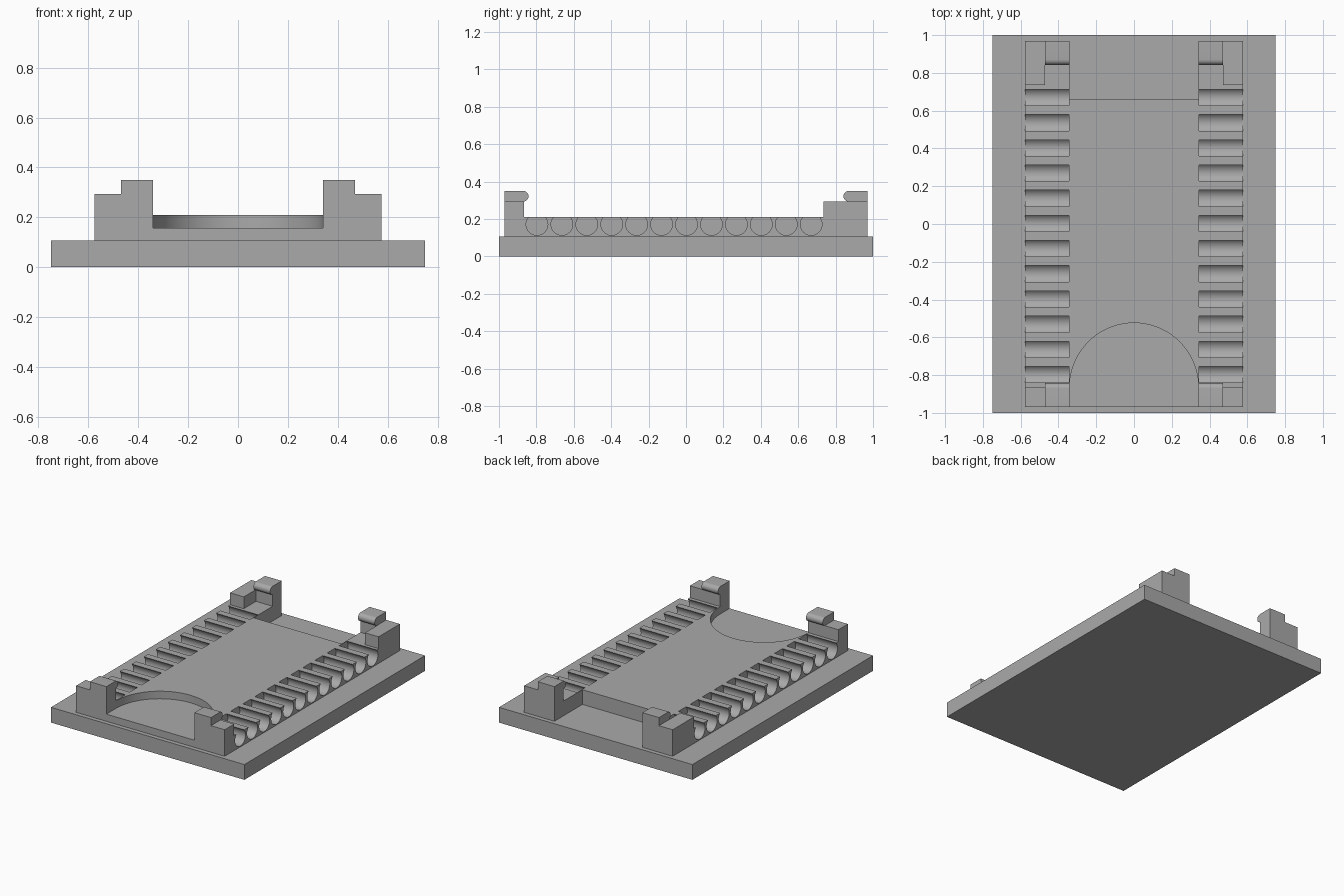
import bpy, bmesh, math
from mathutils import Vector

cube = bpy.data.objects.get("Cube")
if cube:
    bpy.data.objects.remove(cube, do_unlink=True)

GREY = (0.4, 0.4, 0.4, 1)
mat = bpy.data.materials.new("plain grey")
mat.use_nodes = True
mat.diffuse_color = GREY
mat.node_tree.nodes["Principled BSDF"].inputs["Base Color"].default_value = GREY

# Main dimensions
BASE_TOP, RAIL_TOP, POST_TOP, CLIP_TOP = 0.107, 0.21, 0.293, 0.35
OUTER, CLIP_X, INNER = 0.576, 0.47, 0.341
END = 0.97


def prism(bm, outline, axis, low, high):
    """Extrude a 2D outline along x (outline is y, z) or z (outline is x, y)."""
    place = (lambda a, b: (low, a, b)) if axis == "x" else (lambda a, b: (a, b, low))
    face = bm.faces.new([bm.verts.new(place(a, b)) for a, b in outline])
    solid = bmesh.ops.extrude_face_region(bm, geom=[face])
    shift = Vector((high - low, 0, 0) if axis == "x" else (0, 0, high - low))
    bmesh.ops.translate(bm, vec=shift,
                        verts=[v for v in solid["geom"] if isinstance(v, bmesh.types.BMVert)])


def rect(x0, y0, x1, y1):
    return [(x0, y0), (x1, y0), (x1, y1), (x0, y1)]


def arc(cx, cy, r, start, end, steps):
    angles = [math.radians(start + (end - start) * i / steps) for i in range(steps + 1)]
    return [(cx + r * math.cos(a), cy + r * math.sin(a)) for a in angles]


def make(name, prisms):
    bm = bmesh.new()
    for p in prisms:
        prism(bm, *p)
    bmesh.ops.recalc_face_normals(bm, faces=bm.faces)
    mesh = bpy.data.meshes.new(name)
    bm.to_mesh(mesh)
    bm.free()
    mesh.materials.append(mat)
    obj = bpy.data.objects.new(name, mesh)
    bpy.context.collection.objects.link(obj)
    return obj


def combine(target, operation, prisms):
    """Apply one boolean with a temporary helper solid."""
    helper = make("helper", prisms)
    helper.hide_render = True
    mod = target.modifiers.new("shape", "BOOLEAN")
    mod.operation, mod.solver, mod.object = operation, "EXACT", helper
    bpy.context.view_layer.update()
    result = bpy.data.meshes.new_from_object(
        target.evaluated_get(bpy.context.evaluated_depsgraph_get()))
    target.modifiers.clear()
    target.data = result
    bpy.data.objects.remove(helper, do_unlink=True)


def both_sides(outline, low, high):
    return [(outline, "x", low, high), (outline, "x", -high, -low)]


# Base plate
base = make("base_plate", [(rect(-0.75, -1, 0.75, 1), "z", 0, BASE_TOP)])

# Tray: low bed with raised end posts
side_profile = [(-END, BASE_TOP), (END, BASE_TOP), (END, POST_TOP), (0.735, POST_TOP),
                (0.735, RAIL_TOP), (-0.865, RAIL_TOP), (-0.865, POST_TOP), (-END, POST_TOP)]
tray = make("tray_with_rails", [(side_profile, "x", -OUTER, OUTER)])

# Rounded front pocket
pocket = arc(0, -0.865, INNER, 0, 180, 64) + [(-INNER, -1.1), (INNER, -1.1)]
combine(tray, "DIFFERENCE", [(pocket, "z", 0.157, 1)])

# Open back notch, down to the base plate
combine(tray, "DIFFERENCE", [(rect(-INNER, 0.66, INNER, 1.1), "z", 0.05, 1)])

# Recesses on the inner side of the back posts
combine(tray, "DIFFERENCE", [(rect(*xs), "z", RAIL_TOP, 1) for xs in
                             ((0.2, 0.7, CLIP_X, 0.87), (-CLIP_X, 0.7, -0.2, 0.87))])

# Rows of round pin grooves
grooves = []
for i in range(12):
    y = -0.797 + i * 0.1333
    grooves += both_sides(arc(y, 0.171, 0.058, 0, 352.5, 47), 0.345, 0.7)
combine(tray, "DIFFERENCE", grooves)

# Round-nosed clips on the four posts
r = (CLIP_TOP - POST_TOP) / 2
mid = POST_TOP + r
nose = 0.842 + r
front_clip = [(-END, CLIP_TOP), (-END, POST_TOP)] + arc(-nose, mid, r, -90, 90, 16)
back_clip = [(END, POST_TOP), (END, CLIP_TOP)] + arc(nose, mid, r, 90, 270, 16)
combine(tray, "UNION", both_sides(front_clip, INNER, CLIP_X) + both_sides(back_clip, INNER, CLIP_X))

# Smooth the curved walls, keep the corners crisp
bpy.ops.object.select_all(action="DESELECT")
for obj in (base, tray):
    obj.select_set(True)
bpy.context.view_layer.objects.active = tray
bpy.ops.object.shade_smooth_by_angle(angle=math.radians(30))
